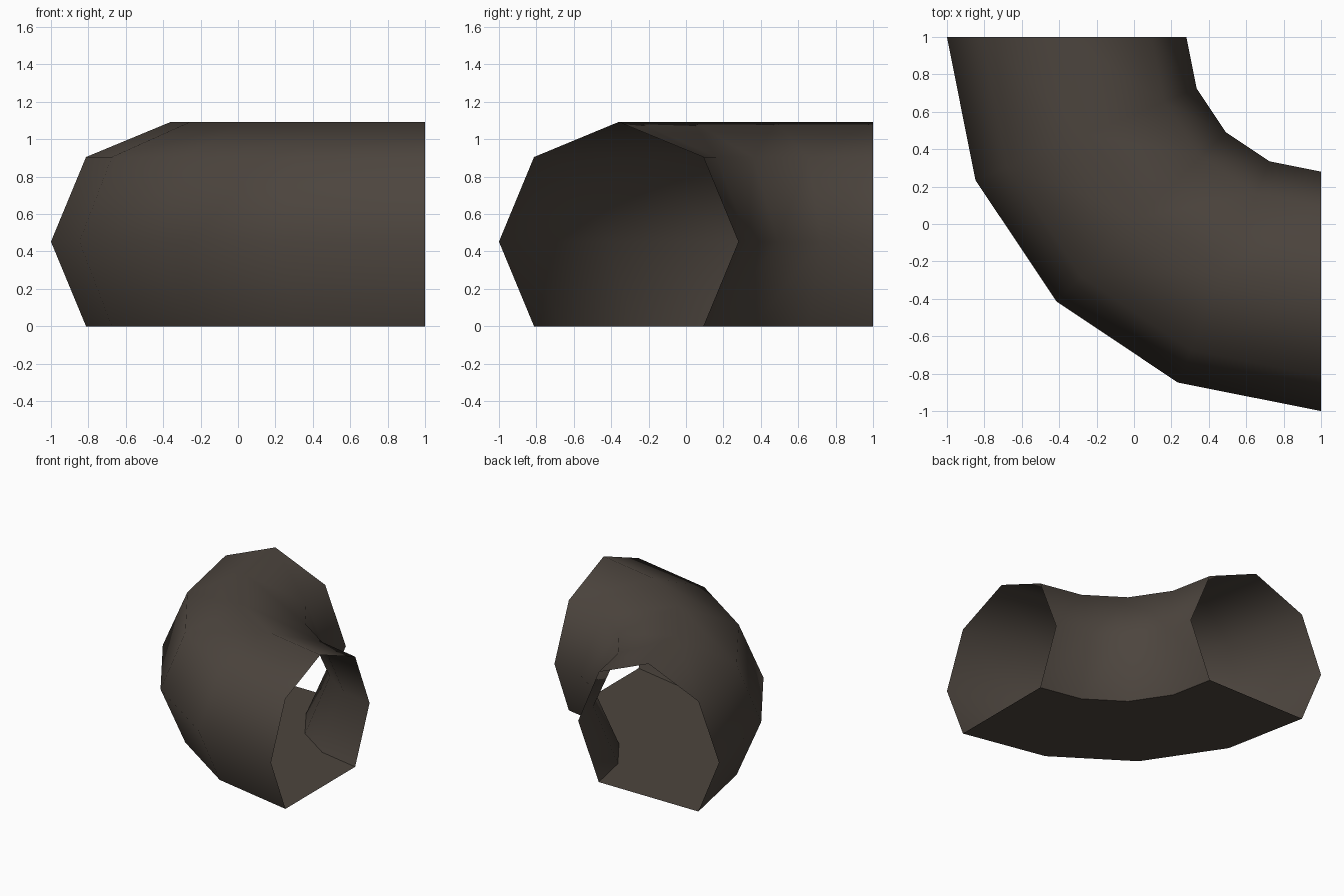
import bpy, bmesh, math

if "Cube" in bpy.data.objects:
    bpy.data.objects.remove(bpy.data.objects["Cube"])

# Open quarter-bend tunnel: octagon section with its lowest corner cut off flat
R_BEND, R_TUBE, SEGS = 1.36, 0.64, 4
PIVOT = (1.0, 1.0)
Z_MID = R_TUBE * math.sin(math.pi / 4)

# Section: seven octagon corners as (radial offset, height), starting bottom outer-side
section = []
for i in range(7):
    a = math.radians(-45 + 45 * i)
    section.append((R_TUBE * math.cos(a), Z_MID + R_TUBE * math.sin(a)))

# Sweep the section around the pivot
bm = bmesh.new()
rings = []
for s in range(SEGS + 1):
    t = math.radians(180 + 90 * s / SEGS)
    rings.append([bm.verts.new((PIVOT[0] + (R_BEND + r) * math.cos(t),
                                PIVOT[1] + (R_BEND + r) * math.sin(t), z))
                  for r, z in section])
for a, b in zip(rings, rings[1:]):
    for i in range(7):
        j = (i + 1) % 7
        bm.faces.new((a[i], b[i], b[j], a[j]))
bm.normal_update()
# The floor faces must point down (outward)
if min(bm.faces, key=lambda f: f.calc_center_median().z).normal.z > 0:
    bmesh.ops.reverse_faces(bm, faces=bm.faces[:])

mesh = bpy.data.meshes.new("curved_tunnel")
bm.to_mesh(mesh)
bm.free()
tunnel = bpy.data.objects.new("curved_tunnel", mesh)
bpy.context.collection.objects.link(tunnel)

# Dark stone colour
mat = bpy.data.materials.new("dark brown stone")
mat.diffuse_color = (0.073, 0.059, 0.048, 1)
mat.use_nodes = True
mat.node_tree.nodes["Principled BSDF"].inputs["Base Color"].default_value = mat.diffuse_color
mesh.materials.append(mat)

# Smooth walls, sharp floor edges
bpy.context.view_layer.objects.active = tunnel
tunnel.select_set(True)
bpy.ops.object.shade_smooth_by_angle(angle=math.radians(60))
